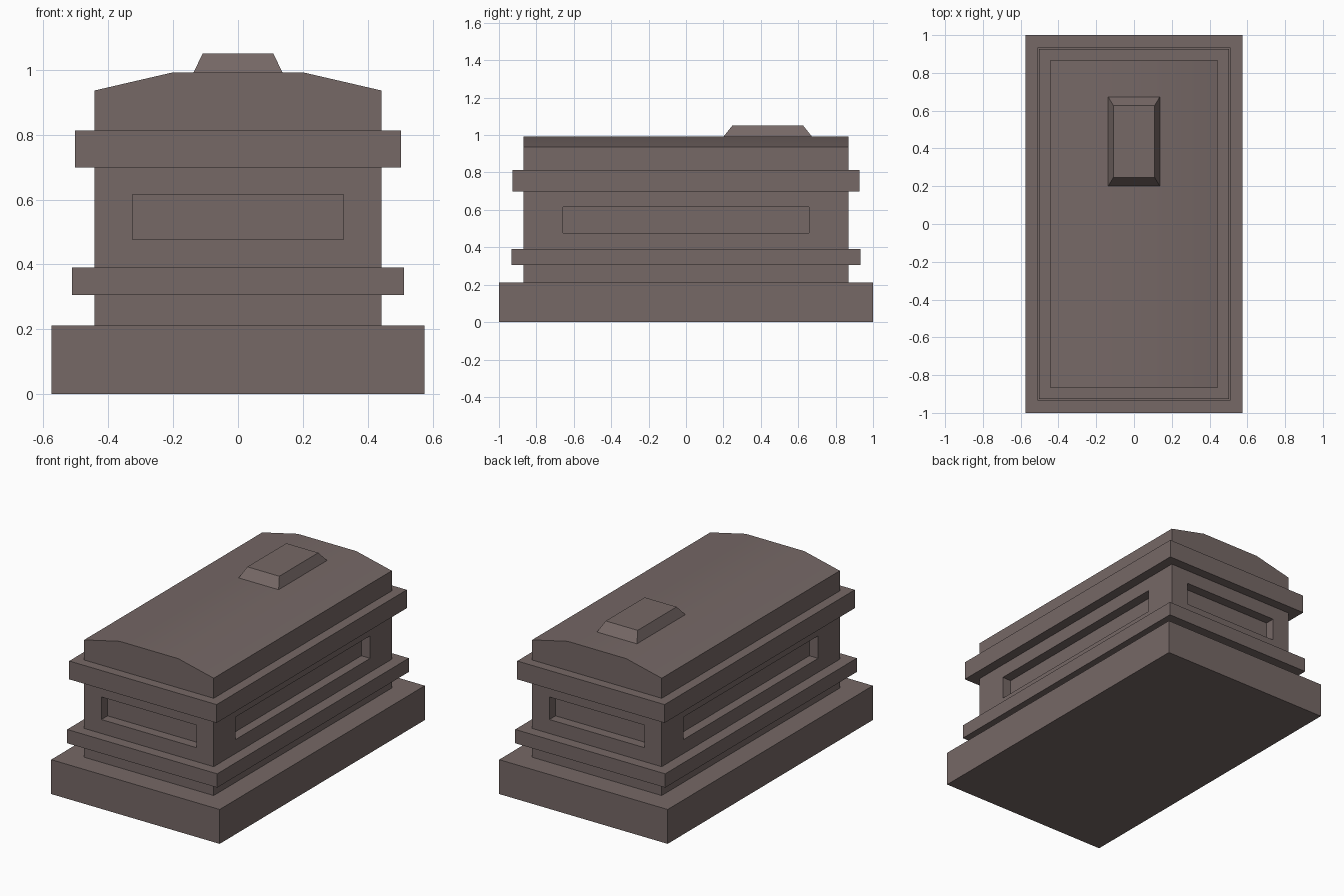
import bpy, bmesh
from mathutils import Vector

if "Cube" in bpy.data.objects:
    bpy.data.objects.remove(bpy.data.objects["Cube"])

stone = bpy.data.materials.new("brown_grey_stone")
stone.diffuse_color = (0.18, 0.138, 0.132, 1)
stone.use_nodes = True
stone.node_tree.nodes["Principled BSDF"].inputs["Base Color"].default_value = stone.diffuse_color


def finish(name, bm):
    bmesh.ops.recalc_face_normals(bm, faces=bm.faces[:])
    mesh = bpy.data.meshes.new(name)
    bm.to_mesh(mesh)
    bm.free()
    mesh.materials.append(stone)
    obj = bpy.data.objects.new(name, mesh)
    bpy.context.collection.objects.link(obj)
    return obj


def box_bm(hx, hy, z0, z1):
    bm = bmesh.new()
    bmesh.ops.create_cube(bm, size=2)
    for v in bm.verts:
        v.co = Vector((v.co.x * hx, v.co.y * hy, z1 if v.co.z > 0 else z0))
    return bm


# Plinth and the two projecting bands
finish("plinth", box_bm(0.575, 1.0, 0, 0.212))
finish("lower_band", box_bm(0.512, 0.934, 0.305, 0.39))
finish("upper_band", box_bm(0.503, 0.927, 0.699, 0.812))

# Chest with a recessed panel on each of its four walls
bm = box_bm(0.442, 0.868, 0.212, 0.75)
bm.normal_update()
walls = [f for f in bm.faces if abs(f.normal.z) < 0.5]
bmesh.ops.inset_individual(bm, faces=walls, thickness=0.05)
for f in walls:
    axis, half = (1, 0.657) if abs(f.normal.x) > 0.5 else (0, 0.325)
    for v in f.verts:
        v.co[axis] = half if v.co[axis] > 0 else -half
        v.co.z = 0.615 if v.co.z > 0.48 else 0.476
bm.normal_update()
for f in bmesh.ops.extrude_discrete_faces(bm, faces=walls)["faces"]:
    shift = f.normal * -0.06
    for v in f.verts:
        v.co += shift
finish("chest", bm)

# Lid: sloped profile swept along the length
profile = [(-0.442, 0.75), (0.442, 0.75), (0.442, 0.936),
           (0.2, 0.992), (-0.2, 0.992), (-0.442, 0.936)]
bm = bmesh.new()
end = bm.faces.new([bm.verts.new((x, -0.868, z)) for x, z in profile])
ext = bmesh.ops.extrude_face_region(bm, geom=[end], use_keep_orig=True)["geom"]
bmesh.ops.translate(bm, vec=(0, 1.736, 0),
                    verts=[g for g in ext if isinstance(g, bmesh.types.BMVert)])
lid = finish("lid", bm)
bpy.context.view_layer.objects.active = lid
lid.select_set(True)
bpy.ops.object.shade_smooth_by_angle(angle=0.52)

# Bevelled plaque on the lid
bm = box_bm(0.14, 0.242, 0.985, 1.05)
for v in bm.verts:
    if v.co.z > 1:
        v.co.x *= 0.109 / 0.14
        v.co.y *= 0.19 / 0.242
    v.co.y += 0.437
finish("lid_plaque", bm)
